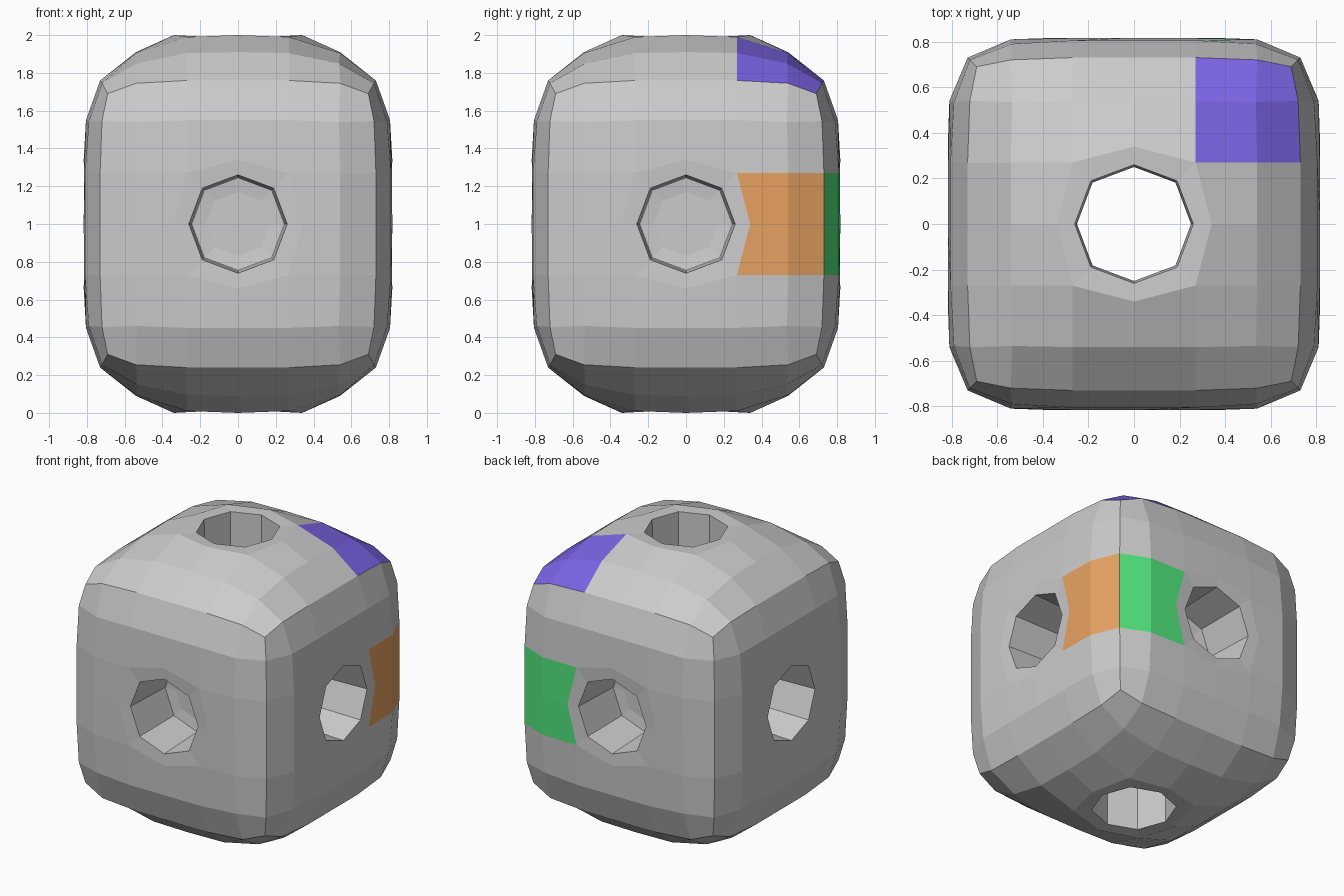
import bpy, bmesh
from mathutils import Vector

if "Cube" in bpy.data.objects:
    bpy.data.objects.remove(bpy.data.objects["Cube"])

# One quarter of a face: (u, v, height) for grid steps 0..3 from the face centre
SIDE = {
    (0, 1): (0, .34, .817), (1, 0): (.34, 0, .817), (1, 1): (.27, .27, .815),
    (2, 0): (.54, 0, .81), (2, 1): (.54, .27, .81), (2, 2): (.535, .54, .79),
    (0, 2): (0, .55, .805), (1, 2): (.27, .55, .805),
    (3, 0): (.73, 0, .73), (3, 1): (.73, .27, .73), (3, 2): (.72, .545, .72),
    (0, 3): (0, .76, .73), (1, 3): (.27, .76, .73), (2, 3): (.54, .745, .72),
    (3, 3): (.69, .69, .69)}
CAP = {
    (0, 1): (0, .34, 1.0), (1, 1): (.27, .27, .99), (0, 2): (0, .54, .91),
    (1, 2): (.27, .54, .905), (2, 2): (.535, .535, .85),
    (0, 3): (0, .73, .76), (1, 3): (.27, .73, .76), (2, 3): (.54, .72, .745),
    (3, 3): (.69, .69, .69)}
for (a, b), (u, v, w) in list(CAP.items()):
    CAP[(b, a)] = (v, u, w)

RING = [(1, 0), (1, 1), (0, 1), (-1, 1), (-1, 0), (-1, -1), (0, -1), (1, -1)]
X, Y, Z = Vector((1, 0, 0)), Vector((0, 1, 0)), Vector((0, 0, 1))


def make_material(name, rgb):
    m = bpy.data.materials.new(name)
    m.diffuse_color = (*rgb, 1)
    m.use_nodes = True
    m.node_tree.nodes["Principled BSDF"].inputs["Base Color"].default_value = m.diffuse_color
    return m


def add_panel(bm, U, V, table, through, mat=0, columns=(), rows=()):
    """One bulged face of the block with its octagonal hole."""
    W = U.cross(V)

    def vert(u, v, w):
        return bm.verts.new(Z + U * u + V * v + W * w)

    grid = {}
    for i in range(-3, 4):
        for j in range(-3, 4):
            if (i, j) != (0, 0):
                u, v, w = table[abs(i), abs(j)]
                grid[i, j] = vert(u if i > 0 else -u, v if j > 0 else -v, w)
    for i in range(-3, 3):
        for j in range(-3, 3):
            if i in (-1, 0) and j in (-1, 0):
                continue
            f = bm.faces.new([grid[i, j], grid[i + 1, j],
                              grid[i + 1, j + 1], grid[i, j + 1]])
            if i in columns and j in rows:
                f.material_index = mat

    # hole: rim, tapered wall, then an inset floor unless it runs through
    rim = .992 if through else .81
    steps = [(.26, rim)]
    steps += [(.25, 0)] if through else [(.245, rim - .36), (.17, rim - .37)]
    loops = [[grid[k] for k in RING]]
    for r, w in steps:
        loops.append([vert(a * r * (.727 if a and b else 1),
                           b * r * (.727 if a and b else 1), w) for a, b in RING])
    for outer, inner in zip(loops, loops[1:]):
        for k in range(8):
            n = (k + 1) % 8
            bm.faces.new([outer[k], outer[n], inner[n], inner[k]])
    if not through:
        bm.faces.new(loops[-1])


bm = bmesh.new()
add_panel(bm, X, Z, SIDE, False)                                      # front
add_panel(bm, -X, Z, SIDE, False, 2, (-3, -2), (-1, 0))               # back, green patch
add_panel(bm, Y, Z, SIDE, False, 1, (1, 2), (-1, 0))                  # right, orange patch
add_panel(bm, -Y, Z, SIDE, False)                                     # left
add_panel(bm, X, Y, CAP, True, 3, (1, 2), (1, 2))                     # top, purple patch
add_panel(bm, X, -Y, CAP, True)                                       # bottom
bmesh.ops.remove_doubles(bm, verts=bm.verts, dist=.018)
bmesh.ops.recalc_face_normals(bm, faces=bm.faces)

mesh = bpy.data.meshes.new("drilled_block")
bm.to_mesh(mesh)
bm.free()
block = bpy.data.objects.new("drilled_block", mesh)
bpy.context.collection.objects.link(block)
for name, rgb in (("grey", (.8, .8, .8)), ("orange", (.8, .36, .12)),
                  ("green", (.08, .8, .2)), ("purple", (.2, .13, .8))):
    mesh.materials.append(make_material(name, rgb))
